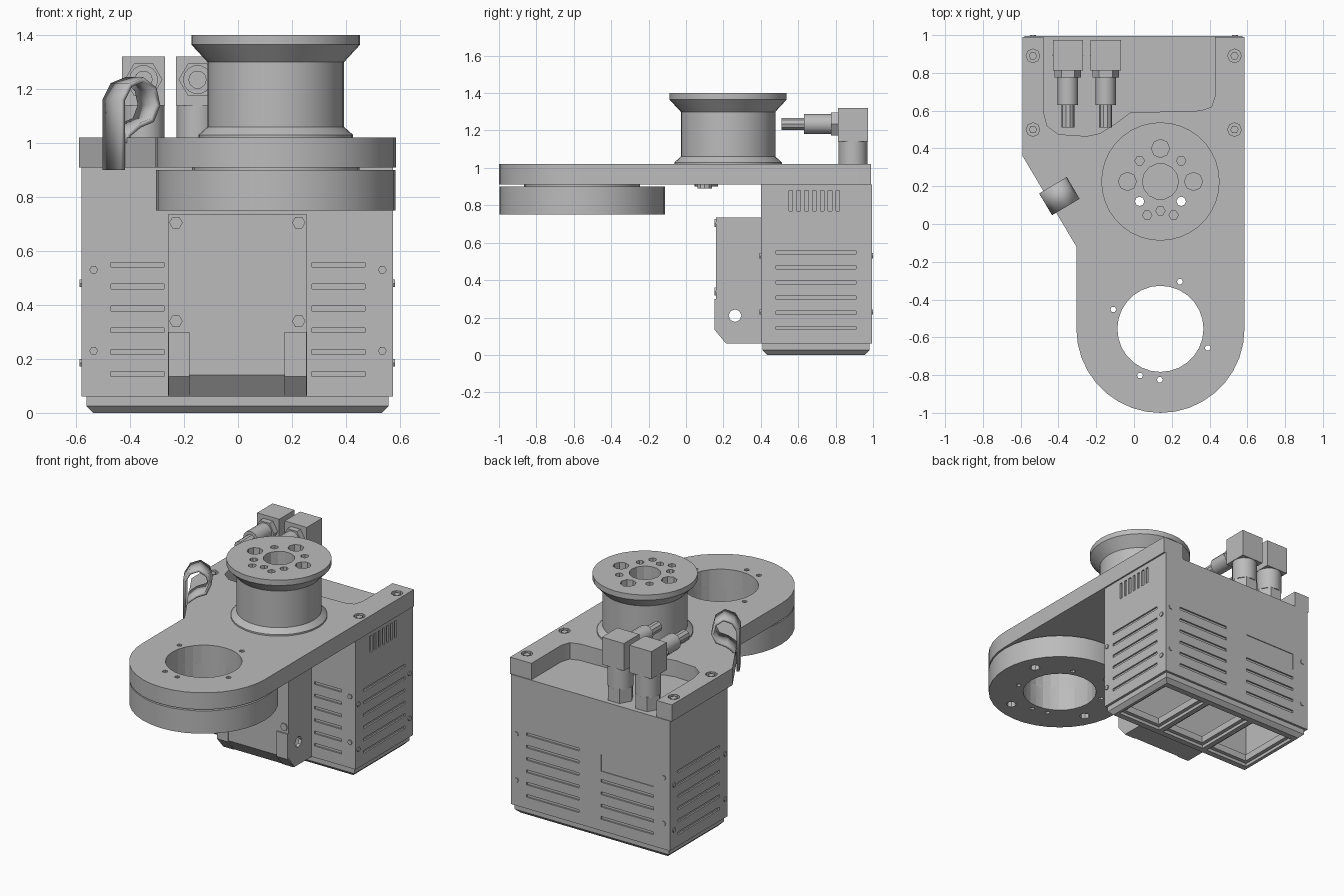
import bpy, bmesh, math
from mathutils import Vector

cube = bpy.data.objects.get("Cube")
if cube:
    bpy.data.objects.remove(cube, do_unlink=True)

grey = bpy.data.materials.new("machined grey")
grey.use_nodes = True
GREY = (0.5, 0.5, 0.5, 1)
grey.diffuse_color = GREY
grey.node_tree.nodes["Principled BSDF"].inputs["Base Color"].default_value = GREY


# --- helpers ---
def place(axis, a, b, c):
    return {'x': (c, a, b), 'y': (a, c, b), 'z': (a, b, c)}[axis]


def circle(a, b, r, n=28, turn=0.0):
    return [(a + r * math.cos(turn + math.tau * i / n),
             b + r * math.sin(turn + math.tau * i / n)) for i in range(n)]


def rect(a0, a1, b0, b1):
    return [(a0, b0), (a1, b0), (a1, b1), (a0, b1)]


def finish(name, bm, smooth=True):
    bmesh.ops.recalc_face_normals(bm, faces=bm.faces)
    me = bpy.data.meshes.new(name)
    bm.to_mesh(me)
    bm.free()
    me.materials.append(grey)
    ob = bpy.data.objects.new(name, me)
    bpy.context.collection.objects.link(ob)
    if smooth:
        shade(ob)
    return ob


def shade(ob):
    bpy.ops.object.select_all(action='DESELECT')
    ob.select_set(True)
    bpy.context.view_layer.objects.active = ob
    bpy.ops.object.shade_smooth_by_angle(angle=math.radians(30))


def prisms(name, shapes, smooth=True):
    """Each shape is (outline, axis, low, high)."""
    bm = bmesh.new()
    for pts, axis, lo, hi in shapes:
        ends = [[bm.verts.new(place(axis, a, b, c)) for a, b in pts] for c in (lo, hi)]
        for ring in ends:
            bm.faces.new(ring)
        for i in range(len(pts)):
            j = (i + 1) % len(pts)
            bm.faces.new((ends[0][i], ends[0][j], ends[1][j], ends[1][i]))
    return finish(name, bm, smooth)


def cut(ob, shapes):
    cutter = prisms("cutter", shapes, False)
    cutter.hide_render = True
    mod = ob.modifiers.new("cut", 'BOOLEAN')
    mod.operation, mod.solver, mod.object = 'DIFFERENCE', 'EXACT', cutter
    bpy.ops.object.select_all(action='DESELECT')
    ob.select_set(True)
    bpy.context.view_layer.objects.active = ob
    bpy.ops.object.modifier_apply(modifier=mod.name)
    bpy.data.objects.remove(cutter, do_unlink=True)
    shade(ob)


def lathe(name, profile, x, y, n=36):
    bm = bmesh.new()
    rings = [[bm.verts.new((a, b, z)) for a, b in circle(x, y, r, n)] for r, z in profile]
    bm.faces.new(rings[0])
    bm.faces.new(rings[-1])
    for lower, upper in zip(rings, rings[1:]):
        for i in range(n):
            j = (i + 1) % n
            bm.faces.new((lower[i], lower[j], upper[j], upper[i]))
    return finish(name, bm)


# --- mounting plate with rounded nose and open rear pocket ---
NX, NY, NR = 0.14, -0.555, 0.445
PX, PY = 0.14, 0.225
nose = [(NX + NR * math.cos(math.pi + math.pi * i / 18),
         NY + NR * math.sin(math.pi + math.pi * i / 18)) for i in range(19)]
pocket = [(0.43, 0.99), (0.43, 0.68), (0.41, 0.62), (0.35, 0.6), (-0.02, 0.59),
          (-0.1, 0.53), (-0.18, 0.48), (-0.25, 0.465), (-0.4, 0.475), (-0.46, 0.52),
          (-0.48, 0.6), (-0.48, 0.99)]
plate = prisms("mounting_plate", [([(-0.59, 0.99), (-0.59, 0.36), (-0.305, -0.12)] + nose
                                   + [(0.585, 0.99)] + pocket, 'z', 0.91, 1.02)])
corners = [(x, y) for x in (-0.535, 0.532) for y in (0.5, 0.89)]
pins = [(NX + 0.27 * math.cos(a), NY + 0.27 * math.sin(a))
        for a in (1.18, 2.75, 4.3, 4.7, 5.9)]
pin_holes = [(circle(x, y, 0.016, 6), 'z', 0.7, 1.1) for x, y in pins]
bore = [(circle(NX, NY, 0.228), 'z', 0.7, 1.1)]
through = [(circle(PX + s * 0.11, PY - 0.105, 0.025, 8), 'z', 0.8, 1.5) for s in (-1, 1)]
cut(plate, bore + pin_holes + through
    + [(circle(x, y, 0.036, 8), 'z', 0.98, 1.1) for x, y in corners])
prisms("plate_screws", [(circle(x, y, 0.022, 6), 'z', 0.97, 1.015) for x, y in corners])
prisms("underside_stud", [(circle(0.14, 0.1, 0.04, 10), 'z', 0.89, 0.912)])

# --- lower ring under the nose ---
ring = prisms("lower_ring", [(circle(NX, NY, 0.443, 36), 'z', 0.75, 0.9)])
cut(ring, bore + pin_holes + [(circle(NX + 0.34 * math.cos(a), NY + 0.34 * math.sin(a), 0.032, 8),
                               'z', 0.7, 0.79) for a in (0.4, 1.97, 3.54, 5.11)])
spacer = prisms("ring_spacer", [(circle(NX, NY, 0.31), 'z', 0.898, 0.912)])
cut(spacer, bore + pin_holes)

# --- spool with drilled top ---
spool = lathe("spool", [(0.287, 1.018), (0.287, 1.03), (0.253, 1.06), (0.253, 1.3),
                        (0.313, 1.365), (0.313, 1.4)], PX, PY)
holes = [(circle(PX, PY, 0.095, 14), 'z', 1.1, 1.5)]
holes += [(circle(PX + dx, PY + dy, 0.048, 8), 'z', 1.28, 1.5)
          for dx, dy in ((0.175, 0), (-0.175, 0), (0, 0.175))]
holes += [(circle(PX + dx, PY + dy, 0.025, 6), 'z', 1.32, 1.5)
          for dx, dy in ((-0.11, 0.11), (0.11, 0.11), (-0.07, -0.178), (0, -0.155), (0.07, -0.178))]
cut(spool, holes + through)

# --- hollow housing with vent slots ---
housing = prisms("housing", [(rect(-0.58, 0.575, 0.4, 0.995), 'z', 0.06, 0.912)])
cut(housing, [(rect(-0.56, 0.555, 0.42, 0.975), 'z', 0.04, 0.89)])
slots = []
for i in range(6):
    z = 0.135 + i * 0.081
    band = (z, z + 0.018)
    for lo, hi in ((-0.6, -0.57), (0.565, 0.6)):
        slots.append((rect(0.48, 0.91, *band), 'x', lo, hi))
    for x0, x1 in ((-0.47, -0.275), (0.275, 0.47)):
        slots.append((rect(x0, x1, *band), 'y', 0.38, 0.41))
    slots.append((rect(0.08, 0.46, *band), 'y', 0.985, 1.01))
    if i < 4:
        slots.append((rect(-0.46, -0.08, *band), 'y', 0.985, 1.01))
slots.append((rect(-0.46, -0.08, 0.45, 0.56), 'y', 0.99, 1.01))
slots += [(rect(0.55 + i * 0.042, 0.57 + i * 0.042, 0.77, 0.88), 'x', 0.565, 0.6)
          for i in range(7)]
cut(housing, slots)

# --- chamfered bottom frame with three windows ---
bm = bmesh.new()
bmesh.ops.create_cube(bm, size=1)
for v in bm.verts:
    v.co = Vector((v.co.x * 1.12 - 0.002, v.co.y * 0.57 + 0.695, (v.co.z + 0.5) * 0.065))
bmesh.ops.bevel(bm, geom=[e for e in bm.edges if all(v.co.z < 0.01 for v in e.verts)],
                offset=0.025, segments=1, affect='EDGES')
frame = finish("bottom_frame", bm)
for grow, top in ((0.025, 0.02), (0, 0.1)):
    cut(frame, [(rect(x - 0.135 - grow, x + 0.135 + grow, 0.5 - grow, 0.89 + grow),
                 'z', -0.05, top) for x in (-0.355, 0, 0.355)])

# --- front channel cover with side ears ---
cover = prisms("front_cover", [([(0.405, 0.735), (0.16, 0.735), (0.16, 0.14), (0.22, 0.06),
                                 (0.405, 0.06)], 'x', -0.26, 0.255)])
cut(cover, [([(0.42, 0.715), (0.18, 0.715), (0.18, 0.15), (0.235, 0.08), (0.42, 0.08)],
             'x', -0.24, 0.235)])
cut(cover, [(circle(0.262, 0.21, 0.034, 8), 'x', -0.3, 0.3)])
ear = [(0.152, 0.3), (0.152, 0.135), (0.215, 0.06), (0.235, 0.06), (0.18, 0.3)]
prisms("cover_ears", [(ear, 'x', -0.258, -0.18), (ear, 'x', 0.172, 0.253)])

# --- small screw heads ---
heads = [(circle(x, z, 0.025, 6), 'y', 0.152, 0.165) for x in (-0.23, 0.225) for z in (0.34, 0.705)]
heads += [(circle(x, z, 0.016, 6), 'y', lo, hi) for x in (-0.535, 0.535)
          for z in (0.23, 0.53) for lo, hi in ((0.392, 0.405), (0.99, 1.0))]
heads += [(circle(y, z, 0.016, 6), 'x', lo, hi) for y in (0.425, 0.955)
          for z in (0.185, 0.48) for lo, hi in ((-0.587, -0.575), (0.57, 0.582))]
prisms("screw_heads", heads)

# --- two elbow connectors ---
for side, x in (("right", -0.35), ("left", -0.15)):
    z, y = 1.235, 0.893
    prisms(side + "_connector", [
        (rect(x - 0.08, x + 0.08, y - 0.08, y + 0.08), 'z', 1.14, 1.32),
        (circle(x, y, 0.078, 16), 'z', 1.0, 1.145),
        (circle(x, y, 0.082, 6), 'z', 0.905, 1.005),
        (circle(x, z, 0.07, 6), 'y', 0.775, 0.82),
        (circle(x, z, 0.054, 14), 'y', 0.63, 0.78),
        (circle(x, z, 0.034, 10), 'y', 0.51, 0.635)])

# --- cable clamp strap on the slanted edge ---
path = [(0.012, 0.9), (0.012, 1.16), (-0.02, 1.215), (-0.075, 1.235), (-0.125, 1.2),
        (-0.14, 1.14), (-0.115, 1.085), (-0.06, 1.065), (-0.012, 1.03), (-0.012, 1.0)]
out = Vector((-0.86, -0.51, 0))
along = Vector((-0.51, 0.86, 0))
start = Vector((-0.45, 0.115, 0))
bm = bmesh.new()
rows = [[bm.verts.new(start + out * d + along * s + Vector((0, 0, z))) for s in (-0.067, 0.067)]
        for d, z in path]
for p, q in zip(rows, rows[1:]):
    bm.faces.new((p[0], p[1], q[1], q[0]))
clamp = finish("cable_clamp", bm)
solid = clamp.modifiers.new("thickness", 'SOLIDIFY')
solid.thickness, solid.offset = 0.018, 0
